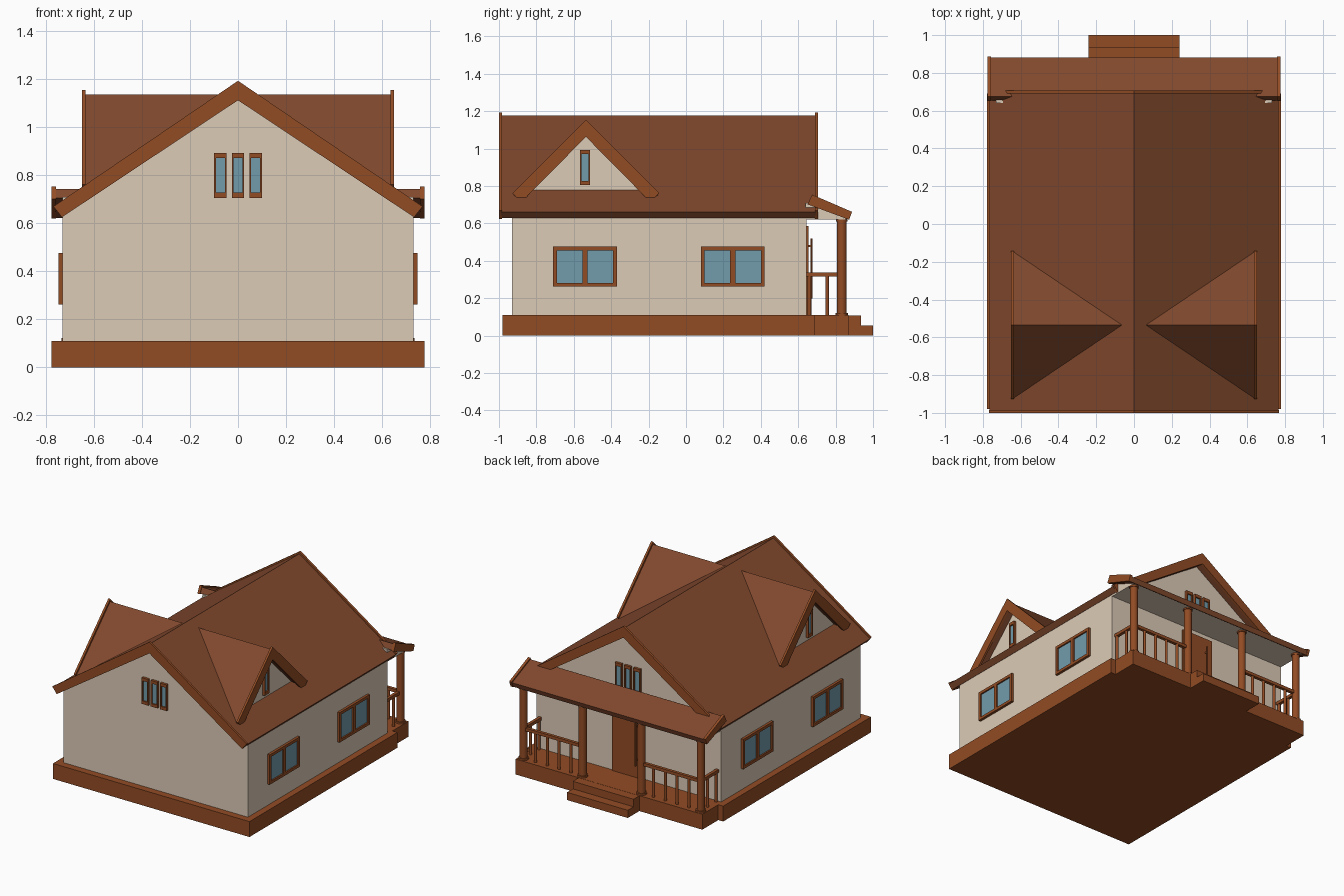
import bpy, bmesh, math

if "Cube" in bpy.data.objects:
    bpy.data.objects.remove(bpy.data.objects["Cube"])


def mat(name, rgb):
    m = bpy.data.materials.new(name)
    m.diffuse_color = (*rgb, 1)
    m.use_nodes = True
    m.node_tree.nodes["Principled BSDF"].inputs["Base Color"].default_value = m.diffuse_color
    return m


CREAM = mat("cream_plaster", (0.72, 0.60, 0.47))
WOOD = mat("brown_wood", (0.288, 0.072, 0.018))
ROOF = mat("roof_brown", (0.22, 0.066, 0.026))
GLASS = mat("blue_glass", (0.17, 0.33, 0.41))


def finish(name, bm, material):
    bmesh.ops.recalc_face_normals(bm, faces=bm.faces)
    me = bpy.data.meshes.new(name)
    bm.to_mesh(me)
    bm.free()
    me.materials.append(material)
    ob = bpy.data.objects.new(name, me)
    bpy.context.collection.objects.link(ob)
    return ob


def prism(name, axis, pts, a, b, material):
    """Extrude a profile ((x,z) along y, or (y,z) along x) from a to b."""
    bm = bmesh.new()
    place = (lambda p, d: (d, p[0], p[1])) if axis == "x" else (lambda p, d: (p[0], d, p[1]))
    face = bm.faces.new([bm.verts.new(place(p, a)) for p in pts])
    new = bmesh.ops.extrude_face_region(bm, geom=[face])["geom"]
    move = (b - a, 0, 0) if axis == "x" else (0, b - a, 0)
    bmesh.ops.translate(bm, vec=move, verts=[v for v in new if isinstance(v, bmesh.types.BMVert)])
    return finish(name, bm, material)


def box(name, x0, x1, y0, y1, z0, z1, material):
    return prism(name, "x", [(y0, z0), (y1, z0), (y1, z1), (y0, z1)], x0, x1, material)


def rod(name, x, y, z0, z1, r, sides=12):
    bpy.ops.mesh.primitive_cylinder_add(vertices=sides, radius=r, depth=z1 - z0,
                                        location=(x, y, (z0 + z1) / 2))
    ob = bpy.context.object
    ob.name = name
    ob.data.materials.append(WOOD)
    bpy.ops.object.shade_smooth_by_angle(angle=math.radians(40))


def mirrored(half, cx=0):
    """Close a half profile by reflecting it about cx."""
    return [(cx + u, z) for u, z in half] + [(cx - u, z) for u, z in reversed(half) if u > 0]


def chevron(outer, inner, end_top, *ends, cx=0):
    """Inverted V: outer apex, outer end, extra end corners, inner apex."""
    right = [end_top, *ends]
    return ([(cx, outer)] + [(cx + u, z) for u, z in right] + [(cx, inner)]
            + [(cx - u, z) for u, z in reversed(right)])


def window(name, axis, d, s, u, w, z0, z1, side, rail, mullion=0):
    """Framed window on the wall plane at d, facing direction s along axis."""
    def slab(part, u0, u1, za, zb, depth, material):
        pts = [(u0, za), (u1, za), (u1, zb), (u0, zb)]
        prism(name + part, axis, pts, d - s * 0.01, d + s * depth, material)
    h = w / 2
    slab("_glass", u - h + side / 2, u + h - side / 2, z0 + rail / 2, z1 - rail / 2, 0.008, GLASS)
    slab("_sill", u - h, u + h, z0, z0 + rail, 0.018, WOOD)
    slab("_head", u - h, u + h, z1 - rail, z1, 0.018, WOOD)
    for k in (-1, 1):
        c = u + k * (h - side / 2)
        slab("_jamb", c - side / 2, c + side / 2, z0 + rail, z1 - rail, 0.018, WOOD)
    if mullion:
        slab("_mullion", u - mullion / 2, u + mullion / 2, z0 + rail, z1 - rail, 0.018, WOOD)


# Base, porch floor and steps
box("base", -0.777, 0.777, -0.98, 0.69, 0, 0.11, WOOD)
box("porch_floor", -0.738, 0.738, 0.68, 0.87, 0, 0.11, WOOD)
box("upper_step", -0.24, 0.24, 0.86, 0.935, 0, 0.109, WOOD)
box("lower_step", -0.24, 0.24, 0.93, 1.0, 0, 0.055, WOOD)

# House walls with gables
prism("walls", "y", mirrored([(0.73, 0.10), (0.73, 0.64), (0, 1.125)]), -0.93, 0.645, CREAM)

# Main roof and gable boards
prism("main_roof", "y", chevron(1.178, 1.116, (0.765, 0.662), (0.735, 0.63)), -0.99, 0.695, ROOF)
for y0, y1 in ((-1.0, -0.985), (0.69, 0.707)):
    prism("gable_board", "y", chevron(1.193, 1.112, (0.768, 0.67), (0.733, 0.625)), y0, y1, WOOD)

# Dormers on both slopes
for s in (-1, 1):
    c = -0.535
    prism("dormer_roof", "x", chevron(1.135, 1.07, (0.385, 0.75), (0.365, 0.74), (0.335, 0.74), cx=c),
          s * 0.05, s * 0.64, ROOF)
    prism("dormer_board", "x", chevron(1.154, 1.063, (0.392, 0.762), (0.367, 0.737), (0.322, 0.737), cx=c),
          s * 0.635, s * 0.65, WOOD)
    prism("dormer_wall", "x", mirrored([(0.30, 0.775), (0, 1.08)], c), s * 0.30, s * 0.59, CREAM)
    window("dormer_window", "x", s * 0.59, s, -0.54, 0.052, 0.805, 0.992, 0.008, 0.022)

# Porch roof, side boards and ceiling
prism("porch_roof", "x", [(0.675, 0.743), (0.882, 0.655), (0.87, 0.622), (0.655, 0.705)],
      -0.76, 0.76, ROOF)
for s in (-1, 1):
    prism("porch_board", "x", [(0.674, 0.754), (0.888, 0.662), (0.872, 0.62), (0.65, 0.702)],
          s * 0.757, s * 0.776, WOOD)
prism("porch_ceiling", "x", [(0.64, 0.62), (0.868, 0.62), (0.65, 0.71), (0.64, 0.71)],
      -0.73, 0.73, CREAM)

# Side windows, and triple windows in both gables
for s in (-1, 1):
    for y in (-0.54, 0.25):
        window("side_window", "x", s * 0.73, s, y, 0.34, 0.262, 0.476, 0.02, 0.02, 0.028)
    d = -0.93 if s < 0 else 0.645
    for x in (-0.073, 0, 0.073):
        window("gable_window", "y", d, s, x, 0.052, 0.706, 0.893, 0.008, 0.022)

# Door with long handle
box("door", -0.125, 0.125, 0.64, 0.655, 0.11, 0.587, WOOD)
rod("door_handle", -0.07, 0.671, 0.20, 0.52, 0.006, 8)
for z in (0.24, 0.48):
    box("handle_bracket", -0.074, -0.066, 0.65, 0.671, z - 0.005, z + 0.005, WOOD)

# Porch posts with feet and caps
for x in (-0.70, -0.233, 0.233, 0.70):
    rod("porch_post", x, 0.833, 0.11, 0.63, 0.026, 20)
    rod("post_foot", x, 0.833, 0.11, 0.122, 0.034, 20)
    rod("post_cap", x, 0.833, 0.61, 0.622, 0.031, 20)

# Railings
for s in (-1, 1):
    xa, xb = sorted((s * 0.233, s * 0.70))
    box("front_rail", xa, xb, 0.822, 0.844, 0.315, 0.337, WOOD)
    box("side_rail", s * 0.70 - 0.011, s * 0.70 + 0.011, 0.645, 0.833, 0.315, 0.337, WOOD)
    for i in range(1, 5):
        rod("front_baluster", xa + (xb - xa) * i / 5, 0.833, 0.105, 0.32, 0.01, 10)
    for y in (0.66, 0.755):
        rod("side_baluster", s * 0.70, y, 0.105, 0.32, 0.01, 10)
